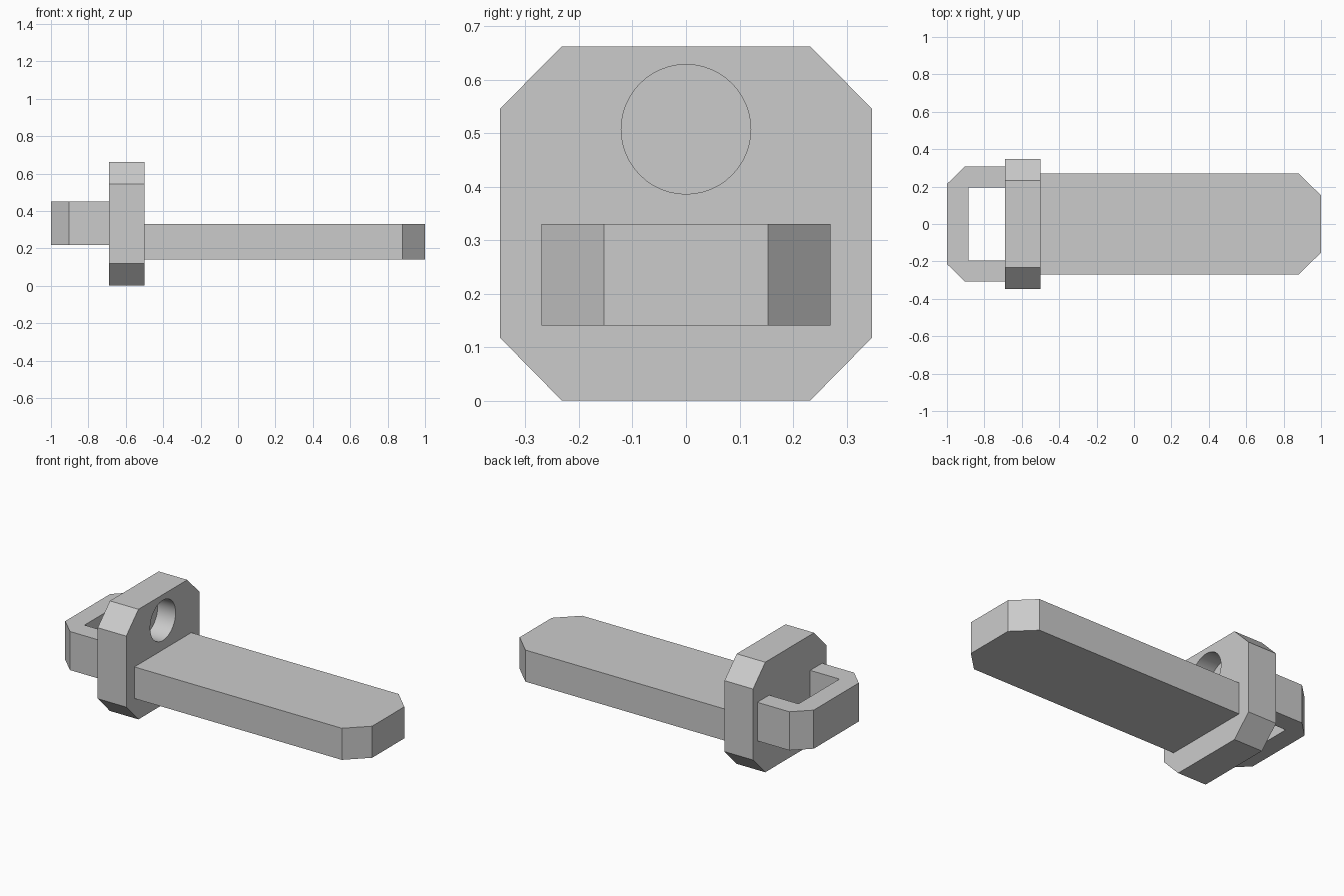
import bpy
import bmesh
import math

cube = bpy.data.objects.get("Cube")
if cube:
    bpy.data.objects.remove(cube, do_unlink=True)

GREY = (0.6, 0.6, 0.6, 1.0)
grey = bpy.data.materials.new("plain grey")
grey.use_nodes = True
grey.diffuse_color = GREY
grey.node_tree.nodes["Principled BSDF"].inputs["Base Color"].default_value = GREY


def extrude_profile(name, points, offset):
    """Solid made by pushing a closed outline along an offset vector."""
    bm = bmesh.new()
    face = bm.faces.new([bm.verts.new(p) for p in points])
    result = bmesh.ops.extrude_face_region(bm, geom=[face], use_keep_orig=True)
    moved = [v for v in result["geom"] if isinstance(v, bmesh.types.BMVert)]
    bmesh.ops.translate(bm, verts=moved, vec=offset)
    bmesh.ops.recalc_face_normals(bm, faces=bm.faces[:])
    mesh = bpy.data.meshes.new(name)
    bm.to_mesh(mesh)
    bm.free()
    mesh.materials.append(grey)
    obj = bpy.data.objects.new(name, mesh)
    bpy.context.collection.objects.link(obj)
    return obj


def mirrored(half):
    """Closed outline from one half, reflected across y = 0."""
    return half + [(x, -y, z) for x, y, z in reversed(half)]


# Upright plate with chamfered corners
PLATE_X, PLATE_T = -0.69, 0.19
plate = extrude_profile(
    "upright_plate",
    mirrored([(PLATE_X, 0.232, 0), (PLATE_X, 0.348, 0.118),
              (PLATE_X, 0.348, 0.545), (PLATE_X, 0.232, 0.662)]),
    (PLATE_T, 0, 0))

# Round blind hole in the plate
HOLE_R, HOLE_Z, HOLE_DEPTH, SIDES = 0.121, 0.507, 0.12, 48
face_x = PLATE_X + PLATE_T
circle = [(face_x - HOLE_DEPTH,
           HOLE_R * math.cos(2 * math.pi * i / SIDES),
           HOLE_Z + HOLE_R * math.sin(2 * math.pi * i / SIDES)) for i in range(SIDES)]
cutter = extrude_profile("hole_cutter", circle, (HOLE_DEPTH + 0.1, 0, 0))
cutter.hide_render = True
cut = plate.modifiers.new("hole", "BOOLEAN")
cut.operation = "DIFFERENCE"
cut.solver = "EXACT"
cut.object = cutter
bpy.ops.object.select_all(action="DESELECT")
bpy.context.view_layer.objects.active = plate
plate.select_set(True)
bpy.ops.object.modifier_apply(modifier=cut.name)
bpy.data.objects.remove(cutter, do_unlink=True)
bpy.ops.object.shade_smooth_by_angle(angle=math.radians(30))

# Long flat tongue with a chamfered tip
extrude_profile(
    "tongue",
    mirrored([(face_x, 0.27, 0.14), (0.88, 0.27, 0.14), (1.0, 0.153, 0.14)]),
    (0, 0, 0.19))

# Squared loop on the other side of the plate
extrude_profile(
    "end_loop",
    mirrored([(PLATE_X, 0.195, 0.218), (PLATE_X, 0.308, 0.218),
              (-0.903, 0.308, 0.218), (-1.0, 0.214, 0.218)])[:4]
    + [(-1.0, -0.214, 0.218), (-0.903, -0.308, 0.218),
       (PLATE_X, -0.308, 0.218), (PLATE_X, -0.195, 0.218),
       (-0.885, -0.195, 0.218), (-0.885, 0.195, 0.218)],
    (0, 0, 0.232))
